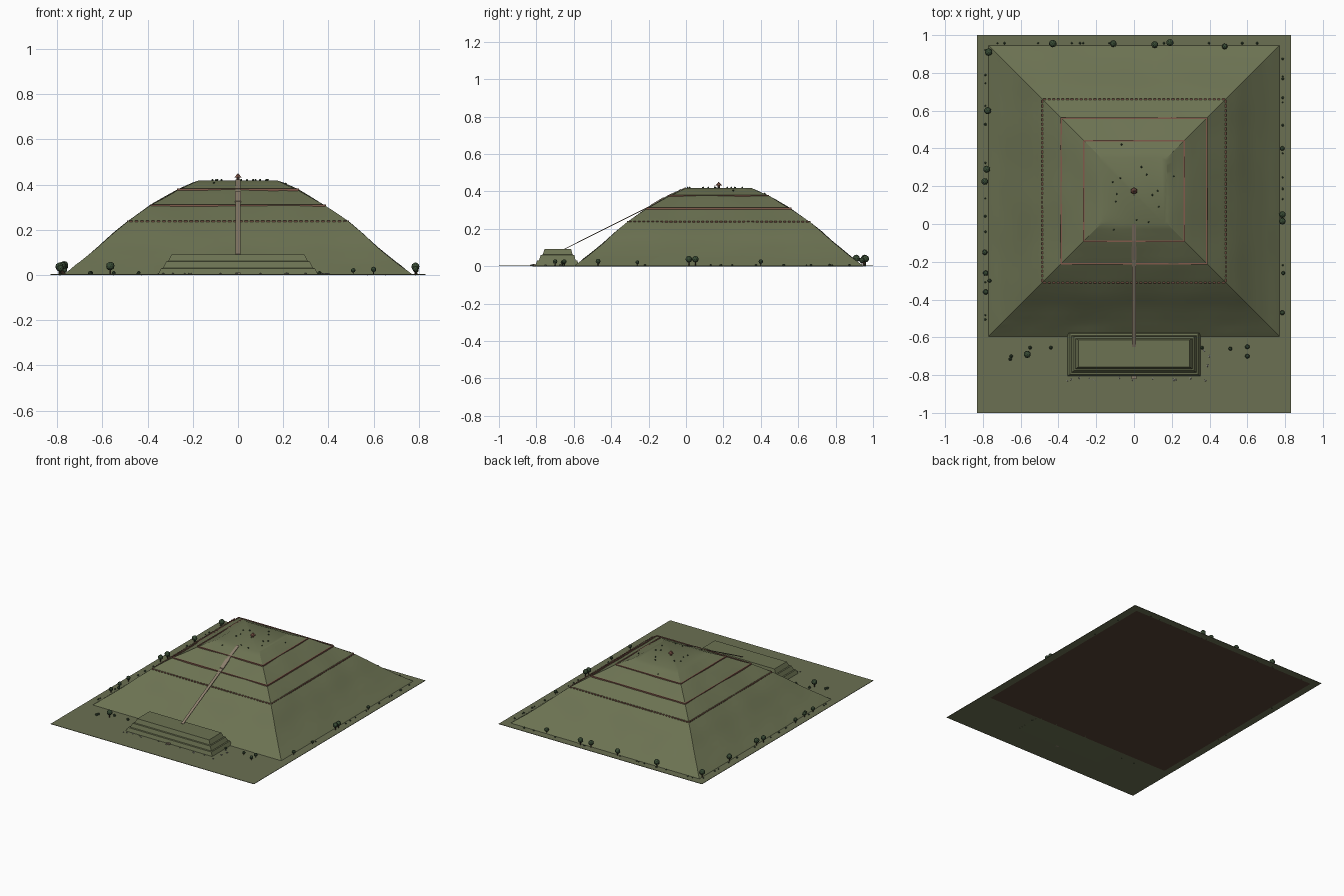
import bpy, bmesh, math, random
from mathutils import Vector, noise

if "Cube" in bpy.data.objects:
    bpy.data.objects.remove(bpy.data.objects["Cube"])

random.seed(4)
CY = 0.175  # mound centre in y


def mat(name, r, g, b):
    m = bpy.data.materials.new(name)
    m.diffuse_color = (r, g, b, 1)
    m.use_nodes = True
    m.node_tree.nodes["Principled BSDF"].inputs["Base Color"].default_value = m.diffuse_color
    return m


GRASS = mat("grass", 0.15, 0.17, 0.085)
MEADOW = mat("meadow", 0.145, 0.16, 0.085)
EARTH = mat("earth", 0.09, 0.055, 0.035)
BRICK = mat("brick", 0.22, 0.10, 0.07)
STONE = mat("stone", 0.26, 0.21, 0.15)
ROCK = mat("rock", 0.25, 0.25, 0.22)
LEAF = mat("leaf", 0.04, 0.07, 0.035)
BARK = mat("bark", 0.08, 0.05, 0.03)


def finish(name, bm, *mats):
    bmesh.ops.recalc_face_normals(bm, faces=bm.faces)
    me = bpy.data.meshes.new(name)
    bm.to_mesh(me)
    bm.free()
    ob = bpy.data.objects.new(name, me)
    bpy.context.collection.objects.link(ob)
    for m in mats:
        me.materials.append(m)
    return ob


def box(bm, x0, x1, y0, y1, z0, z1):
    vs = bmesh.ops.create_cube(bm, size=1)["verts"]
    for v in vs:
        v.co = ((x0 + x1) / 2 + v.co.x * (x1 - x0),
                (y0 + y1) / 2 + v.co.y * (y1 - y0),
                (z0 + z1) / 2 + v.co.z * (z1 - z0))


def loft(bm, rings, close_bottom=True):
    for a, b in zip(rings, rings[1:]):
        n = len(a)
        for i in range(n):
            bm.faces.new((a[i], a[(i + 1) % n], b[(i + 1) % n], b[i]))
    bm.faces.new(rings[-1])
    if close_bottom:
        return bm.faces.new(rings[0][::-1])


def rect(bm, hx, hy, cy, z, n=1):
    c = [(-hx, -hy), (hx, -hy), (hx, hy), (-hx, hy)]
    out = []
    for k in range(4):
        p, q = c[k], c[(k + 1) % 4]
        for i in range(n):
            t = i / n
            out.append(bm.verts.new((p[0] + (q[0] - p[0]) * t,
                                     cy + p[1] + (q[1] - p[1]) * t, z)))
    return out


# ground plate
bm = bmesh.new()
box(bm, -0.83, 0.83, -1, 1, 0.001, 0.004)
finish("ground", bm, MEADOW)

# mound: square rings along the slope profile, gently eroded
PROFILE = [(0.775, 0), (0.765, 0.008), (0.70, 0.056), (0.62, 0.122), (0.55, 0.185),
           (0.49, 0.234), (0.392, 0.304), (0.38, 0.312), (0.272, 0.374),
           (0.26, 0.38), (0.175, 0.418)]


def height(h):
    for (h0, z0), (h1, z1) in zip(PROFILE, PROFILE[1:]):
        if h1 <= h <= h0:
            return z0 + (z1 - z0) * (h0 - h) / (h0 - h1)
    return PROFILE[-1][1]


bm = bmesh.new()
rings = []
for (h0, z0), (h1, z1) in zip(PROFILE, PROFILE[1:] + [PROFILE[-1]]):
    steps = 3 if h0 - h1 > 0.05 else 1
    for s in range(steps):
        t = s / steps
        h = h0 + (h1 - h0) * t
        ring = rect(bm, h, h, CY, z0 + (z1 - z0) * t, 24)
        if 0.2 < h < 0.74:
            for v in ring:
                v.co.z += 0.006 * noise.noise(v.co * 5)
        rings.append(ring)
base = loft(bm, rings)
base.material_index = 1
mound = finish("mound", bm, GRASS, EARTH)
bpy.context.view_layer.objects.active = mound
mound.select_set(True)
bpy.ops.object.shade_smooth_by_angle(angle=math.radians(28))

# brick bands: two continuous ledges and a broken lower course
bm = bmesh.new()
for h in (0.386, 0.266):
    z = height(h)
    for s in (-1, 1):
        box(bm, -h, h, CY + s * h - 0.004, CY + s * h + 0.004, z - 0.005, z + 0.005)
        box(bm, s * h - 0.004, s * h + 0.004, CY - h, CY + h, z - 0.005, z + 0.005)
finish("brick_ledges", bm, BRICK)

bm = bmesh.new()
for h, n in ((0.486, 40),):
    z = height(h) + 0.001
    for i in range(n):
        a = -h + 2 * h * (i + 0.5) / n
        for s in (-1, 1):
            box(bm, a - 0.007, a + 0.007, CY + s * h - 0.004, CY + s * h + 0.004, z - 0.004, z + 0.004)
            box(bm, s * h - 0.004, s * h + 0.004, CY + a - 0.007, CY + a + 0.007, z - 0.004, z + 0.004)
finish("broken_brick_course", bm, BRICK)

# forecourt platform with three battered tiers
bm = bmesh.new()
TIERS = [(0.355, 0.117, 0), (0.34, 0.108, 0.03), (0.332, 0.098, 0.032),
         (0.317, 0.09, 0.06), (0.309, 0.08, 0.062), (0.293, 0.071, 0.092)]
loft(bm, [rect(bm, hx, hy, -0.69 + 0.005 * z / 0.092, z) for hx, hy, z in TIERS])
finish("front_platform", bm, GRASS)


# stairway: long straight flight, landing, upper flight
def flight(bm, w, path, thick):
    secs = []
    for y, z in path:
        secs.append([bm.verts.new(p) for p in ((-w, y, z - thick), (w, y, z - thick), (w, y, z), (-w, y, z))])
    loft(bm, secs)


bm = bmesh.new()
flight(bm, 0.01, [(-0.65, 0.094), (-0.19, 0.325), (-0.09, 0.383), (0.0, 0.423)], 0.005)
flight(bm, 0.014, [(-0.19, 0.328), (-0.12, 0.37)], 0.012)
box(bm, -0.012, 0.012, -0.82, -0.805, 0, 0.012)
finish("stairway", bm, STONE)

# summit shrine: post, eaves roof, finial
bm = bmesh.new()


def cone(bm, x, y, z0, z1, r0, r1, n=8):
    vs = bmesh.ops.create_cone(bm, cap_ends=True, segments=n, radius1=r0, radius2=r1, depth=z1 - z0)["verts"]
    bmesh.ops.translate(bm, verts=vs, vec=(x, y, (z0 + z1) / 2))


cone(bm, 0, CY, 0.416, 0.434, 0.007, 0.007)
cone(bm, 0, CY, 0.432, 0.45, 0.018, 0.002, 6)
cone(bm, 0.0, CY - 0.022, 0.416, 0.432, 0.002, 0.002, 5)
finish("summit_shrine", bm, BRICK)

# trees: (x, y, crown radius)
TREES = [(-0.77, 0.91, .02), (-0.43, 0.955, .02), (-0.11, 0.955, .018), (0.11, 0.95, .018),
         (0.19, 0.96, .019), (0.48, 0.94, .015), (-0.775, 0.6, .019), (-0.78, 0.29, .019),
         (-0.79, 0.225, .018), (0.785, 0.05, .018), (0.785, 0.015, .018), (-0.565, -0.69, .019),
         (0.785, 0.4, .012), (-0.79, -0.15, .014), (-0.785, -0.26, .014), (-0.765, -0.3, .01),
         (-0.785, -0.36, .014), (0.79, -0.26, .01), (0.785, -0.47, .013), (0.6, -0.65, .012),
         (0.6, -0.7, .012), (0.51, -0.66, .01)]
trunks, crowns = bmesh.new(), bmesh.new()


def blob(bm, x, y, z, r, flat=1.0, sub=1):
    vs = bmesh.ops.create_icosphere(bm, subdivisions=sub, radius=r)["verts"]
    for v in vs:
        v.co = Vector((x + v.co.x, y + v.co.y, z + v.co.z * flat))


for x, y, r in TREES:
    cone(trunks, x, y, 0.002, 2 * r, r * 0.2, r * 0.13, 5)
    blob(crowns, x, y, 2.1 * r, r, 1.0, 2)
finish("tree_trunks", trunks, BARK)
finish("tree_crowns", crowns, LEAF)

# small shrubs on the summit, the slope shoulder and around the foot
bm = bmesh.new()
for i in range(14):
    a = i * 2.4
    h = random.uniform(0.08, 0.27)
    x, y = h * math.cos(a), h * math.sin(a)
    blob(bm, x, CY + y, height(max(abs(x), abs(y))) + 0.003, 0.005)
for i in range(36):
    t = random.uniform(-0.75, 0.75)
    x, y = [(t, 0.957), (0.787, CY + t), (-0.787, CY + t)][i % 3]
    blob(bm, x, y, 0.006, random.uniform(0.004, 0.008))
for x, y in ((-0.55, -0.655), (-0.44, -0.655), (-0.655, -0.715), (-0.65, -0.7), (0.36, -0.655)):
    blob(bm, x, y, 0.009, 0.01)
finish("shrubs", bm, LEAF)

# loose stones by the platform
bm = bmesh.new()
for i in range(14):
    blob(bm, random.uniform(-0.36, 0.38), random.uniform(-0.83, -0.815), 0.006, random.uniform(0.004, 0.008), 0.6)
for x, y in ((0.4, -0.7), (0.39, -0.75), (0.37, -0.67)):
    blob(bm, x, y, 0.006, 0.007, 0.6)
finish("loose_stones", bm, ROCK)
